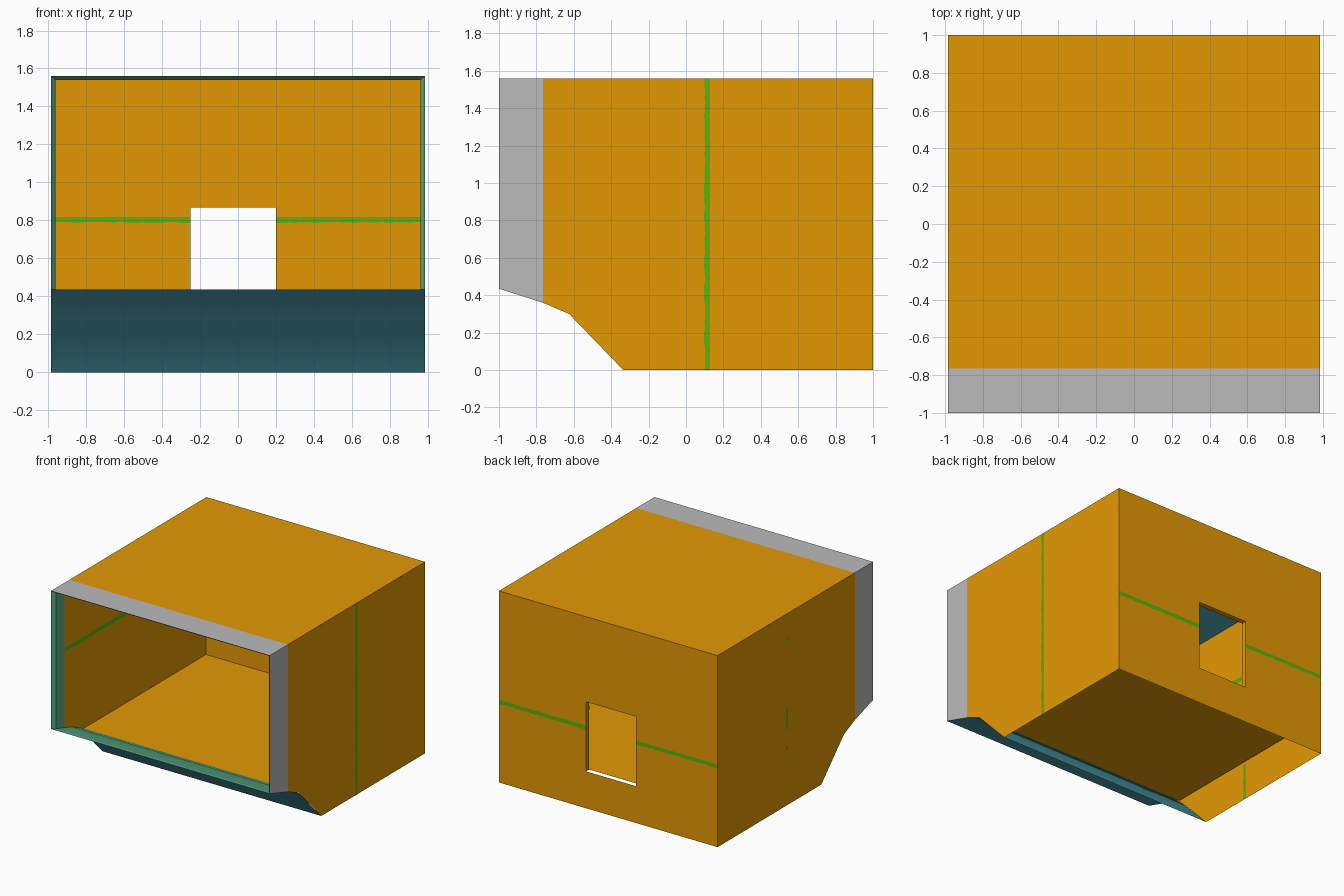
import bpy, bmesh, random
from mathutils import Vector

if "Cube" in bpy.data.objects:
    bpy.data.objects.remove(bpy.data.objects["Cube"])

random.seed(4)


def material(name, rgb):
    lin = [(c / 255 / 12.92) if c < 11 else ((c / 255 + 0.055) / 1.055) ** 2.4 for c in rgb]
    m = bpy.data.materials.new(name)
    m.diffuse_color = (*lin, 1)
    m.use_nodes = True
    m.node_tree.nodes["Principled BSDF"].inputs["Base Color"].default_value = m.diffuse_color
    return m


ORANGE = material("orange_paint", (228, 153, 4))
GREY = material("grey_trim", (187, 187, 187))
TEAL = material("teal_lining", (86, 176, 190))
RIM = material("green_teal_rim", (92, 174, 138))
GREEN = material("green_stripe", (92, 178, 14))


def sheet(name, polys, mat, look, smooth=False):
    """Thin surface from polygons, facing roughly along the look direction."""
    bm = bmesh.new()
    for pts in polys:
        f = bm.faces.new([bm.verts.new(p) for p in pts])
        f.normal_update()
        if f.normal.dot(Vector(look)) < 0:
            f.normal_flip()
        f.smooth = smooth
    bmesh.ops.remove_doubles(bm, verts=bm.verts, dist=1e-5)
    me = bpy.data.meshes.new(name)
    bm.to_mesh(me)
    bm.free()
    me.materials.append(mat)
    ob = bpy.data.objects.new(name, me)
    bpy.context.collection.objects.link(ob)
    return ob


def across(name, path, hw, mat, look, smooth=False):
    """Sweep a (y, z) path across the width."""
    polys = [[(-hw, *a), (hw, *a), (hw, *b), (-hw, *b)] for a, b in zip(path, path[1:])]
    return sheet(name, polys, mat, look, smooth)


def side(name, profile, x, mat, outward):
    for s, tag in ((-1, "left"), (1, "right")):
        sheet(f"{tag}_{name}", [[(s * x, y, z) for y, z in profile]], mat, (s * outward, 0, 0))


W, WI = 0.985, 0.96          # outer and inner half widths
H, HI = 1.56, 1.54           # roof and ceiling heights
FLOOR, BAND, LINING = 0.30, -0.765, -0.86
BACK_IN = 0.96
WX0, WX1, WZ = -0.25, 0.20, 0.867   # window opening

# outer side walls with grey front band
side("outer_wall", [(BAND, 0.36), (-0.625, FLOOR), (-0.335, 0), (1, 0), (1, H), (BAND, H)], W, ORANGE, 1)
side("front_band", [(-1, 0.435), (BAND, 0.36), (BAND, H), (-1, H)], W, GREY, 1)

# roof
across("roof", [(BAND, H), (1, H)], W, ORANGE, (0, 0, 1))
across("roof_band", [(-1, H), (BAND, H)], W, GREY, (0, 0, 1))


# back wall sheets around the window
def back(name, y, hw, z0, z1, d):
    spans = [(-hw, WX0, z0, z1), (WX1, hw, z0, z1), (WX0, WX1, WZ, z1)]
    if z0 < FLOOR:
        spans.append((WX0, WX1, z0, FLOOR))
    sheet(name, [[(a, y, c), (b, y, c), (b, y, e), (a, y, e)] for a, b, c, e in spans],
          ORANGE, (0, d, 0))


back("outer_back_wall", 1, W, 0, H, 1)
back("inner_back_wall", BACK_IN, WI, FLOOR, HI, -1)

# window jambs and head (the sill is open)
for x, d, tag in ((WX0, 1, "left"), (WX1, -1, "right")):
    sheet(f"{tag}_window_jamb", [[(x, 1, FLOOR), (x, BACK_IN, FLOOR), (x, BACK_IN, WZ), (x, 1, WZ)]],
          ORANGE, (d, 0, 0))
sheet("window_head", [[(WX0, 1, WZ), (WX1, 1, WZ), (WX1, BACK_IN, WZ), (WX0, BACK_IN, WZ)]],
      ORANGE, (0, 0, -1))

# interior walls, floor and ceiling
zl = 0.40
side("inner_wall", [(LINING, zl), (BAND, 0.37), (-0.615, FLOOR), (BACK_IN, FLOOR), (BACK_IN, HI), (LINING, HI)],
     WI, ORANGE, -1)
side("inner_lining", [(-0.97, 0.432), (LINING, zl), (LINING, HI), (-0.97, HI)], WI, RIM, -1)
across("floor", [(-0.615, FLOOR), (BACK_IN, FLOOR)], WI, ORANGE, (0, 0, 1))
across("ceiling", [(-0.97, HI), (BACK_IN, HI)], WI, TEAL, (0, 0, -1))

# rim of the front opening and the lip running down to the floor
outer = [(-W, -1, 0.435), (W, -1, 0.435), (W, -1, H), (-W, -1, H)]
inner = [(-WI, -0.97, 0.432), (WI, -0.97, 0.432), (WI, -0.97, HI), (-WI, -0.97, HI)]
sheet("front_rim", [[outer[i], outer[(i + 1) % 4], inner[(i + 1) % 4], inner[i]] for i in range(4)],
      RIM, (0, -1, 0.01))
across("lip_top", [(-0.97, 0.432), (LINING, zl), (BAND, 0.37), (-0.615, FLOOR)], WI, RIM, (0, 0, 1), True)

# sloping underside
across("front_underside", [(-1, 0.435), (BAND, 0.36), (-0.625, FLOOR - 0.003), (-0.335, 0)],
       W, TEAL, (0, -0.5, -1), True)


def stripe(name, axis, pos, run, a, b, mid, width):
    """Ragged painted line on the plane axis = pos, running along the run axis."""
    other = 3 - axis - run
    n = max(2, int((b - a) / 0.025))
    rows = []
    for i in range(n + 1):
        row = []
        for e in (mid - width / 2 - random.uniform(0, 0.008), mid + width / 2):
            p = [0, 0, 0]
            p[axis], p[run], p[other] = pos, a + (b - a) * i / n, e
            row.append(p)
        rows.append(row)
    look = [0, 0, 0]
    look[axis] = 1
    sheet(name, [[r[0], r[1], q[1], q[0]] for r, q in zip(rows, rows[1:])], GREEN, look)


# painted stripes
stripe("right_wall_stripe", 0, W + 0.002, 2, 0, H, 0.116, 0.026)
stripe("left_wall_inside_stripe", 0, -W + 0.003, 2, 0, FLOOR, 0.116, 0.026)
for i, (a, b) in enumerate(((0.46, 0.48), (0.62, 0.78), (1.34, 1.36), (1.55, 1.56))):
    stripe(f"left_wall_fleck_{i}", 0, -W - 0.002, 2, a, b, 0.112, 0.016)
for i, (a, b) in enumerate(((-1, WX0), (WX1, 1))):
    lo, hi = max(a, -W), min(b, W)
    stripe(f"back_outer_stripe_{i}", 1, 1.002, 0, lo, hi, 0.66, 0.028)
    lo, hi = max(a, -WI), min(b, WI)
    stripe(f"back_inner_stripe_{i}", 1, BACK_IN - 0.003, 0, lo, hi, 0.806, 0.026)
for s, tag in ((-1, "left"), (1, "right")):
    stripe(f"{tag}_inner_stripe", 0, s * (WI - 0.003), 1, LINING, BACK_IN, 1.035, 0.03)
